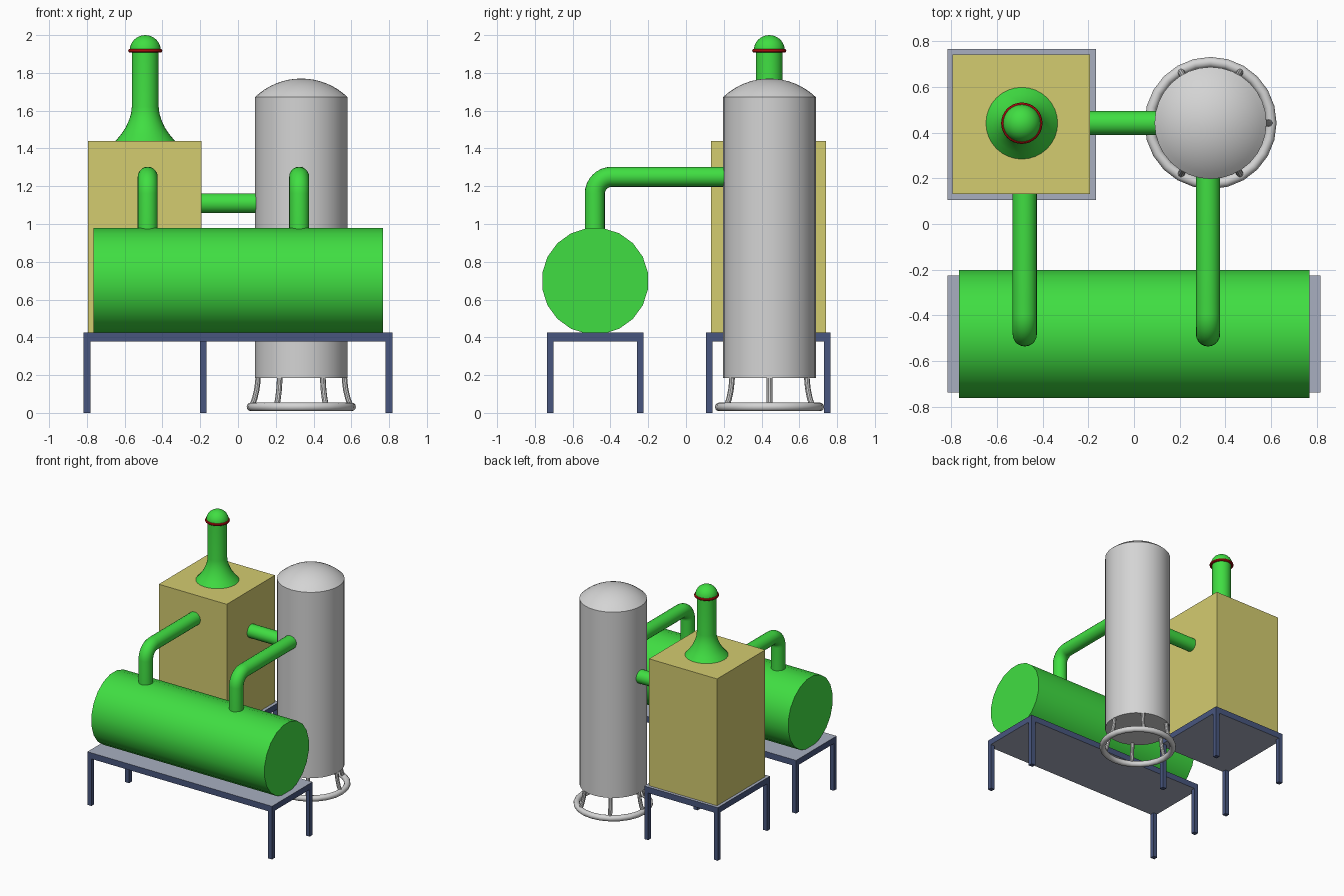
import bpy, bmesh, math
from mathutils import Vector, Matrix

if "Cube" in bpy.data.objects:
    bpy.data.objects.remove(bpy.data.objects["Cube"])


def srgb(r, g, b):
    return tuple(((c / 255 + 0.055) / 1.055) ** 2.4 for c in (r, g, b)) + (1.0,)


def material(name, rgb):
    m = bpy.data.materials.new(name)
    m.diffuse_color = srgb(*rgb)
    m.use_nodes = True
    m.node_tree.nodes["Principled BSDF"].inputs["Base Color"].default_value = m.diffuse_color
    return m


GREEN = material("green", (64, 222, 66))
YELLOW = material("ochre_yellow", (212, 204, 112))
GREY = material("light_grey", (212, 212, 212))
PLATE = material("plate_grey", (168, 175, 192))
BLUE = material("dark_blue", (72, 86, 126))
RED = material("red", (205, 18, 18))


def finish(name, bm, mats, smooth=False):
    bmesh.ops.recalc_face_normals(bm, faces=bm.faces)
    me = bpy.data.meshes.new(name)
    bm.to_mesh(me)
    bm.free()
    for m in mats:
        me.materials.append(m)
    ob = bpy.data.objects.new(name, me)
    bpy.context.collection.objects.link(ob)
    if smooth:
        bpy.ops.object.select_all(action='DESELECT')
        ob.select_set(True)
        bpy.context.view_layer.objects.active = ob
        bpy.ops.object.shade_smooth_by_angle(angle=math.radians(35))
    return ob


def add_box(bm, lo, hi):
    lo, hi = Vector(lo), Vector(hi)
    mat = Matrix.Translation((lo + hi) / 2) @ Matrix.Diagonal((*(hi - lo), 1))
    return bmesh.ops.create_cube(bm, size=1, matrix=mat)


def lathe(name, profile, x, y, mat, steps, closed=False):
    """Turn an (r, z) profile about the vertical axis at x, y."""
    bm = bmesh.new()
    vs = [bm.verts.new((x + r, y, z)) for r, z in profile]
    es = [bm.edges.new(p) for p in zip(vs, vs[1:])]
    if closed:
        es.append(bm.edges.new((vs[-1], vs[0])))
    bmesh.ops.spin(bm, geom=vs + es, cent=(x, y, 0), axis=(0, 0, 1),
                   angle=math.tau, steps=steps)
    bmesh.ops.remove_doubles(bm, verts=bm.verts, dist=1e-4)
    return finish(name, bm, [mat], True)


def tube(name, pts, r, mat, sides=20):
    """Sweep a circle along a planar path, with capped ends."""
    pts = [Vector(p) for p in pts]
    dirs = [(b - a).normalized() for a, b in zip(pts, pts[1:])]
    axis = dirs[0].cross(dirs[-1])
    if axis.length < 1e-4:
        axis = dirs[0].orthogonal()
    axis.normalize()
    bm = bmesh.new()
    rings = []
    for i, p in enumerate(pts):
        d = (dirs[max(i - 1, 0)] + dirs[min(i, len(dirs) - 1)]).normalized()
        side = axis.cross(d)
        rings.append([bm.verts.new(p + r * (axis * math.cos(a) + side * math.sin(a)))
                      for a in (math.tau * k / sides for k in range(sides))])
    for a, b in zip(rings, rings[1:]):
        for k in range(sides):
            n = (k + 1) % sides
            bm.faces.new((a[k], a[n], b[n], b[k]))
    bm.faces.new(rings[0])
    bm.faces.new(rings[-1])
    return finish(name, bm, [mat], True)


def table(name, x0, x1, y0, y1):
    """Blue-edged top with grey plate, and four square legs."""
    bm = bmesh.new()
    add_box(bm, (x0, y0, 0.377), (x1, y1, 0.425))
    for f in bm.faces:
        f.normal_update()
        f.material_index = 1 if abs(f.normal.z) > 0.5 else 0
    finish(name + "_top", bm, [BLUE, PLATE])
    bm = bmesh.new()
    w = 0.035
    for x in (x0, x1 - w):
        for y in (y0, y1 - w):
            add_box(bm, (x, y, 0), (x + w, y + w, 0.38))
    finish(name + "_legs", bm, [BLUE])


# Tables
table("front_table", -0.817, 0.817, -0.737, -0.225)
table("back_table", -0.817, -0.166, 0.105, 0.765)

# Horizontal tank
tube("horizontal_tank", [(-0.765, -0.481, 0.698), (0.768, -0.481, 0.698)],
     0.283, GREEN)

# Furnace box
bm = bmesh.new()
add_box(bm, (-0.794, 0.132, 0.425), (-0.192, 0.741, 1.44))
finish("furnace_box", bm, [YELLOW])

# Chimney with flared foot, domed cap and red ring
CX, CY = -0.491, 0.441
lathe("chimney", [(0, 1.44), (0.157, 1.44), (0.128, 1.475), (0.104, 1.51),
                  (0.086, 1.55), (0.075, 1.585), (0.071, 1.62), (0.071, 1.92)],
      CX, CY, GREEN, 32)
dome = [(0.082 * math.cos(a), 1.92 + 0.08 * math.sin(a))
        for a in (math.pi / 2 * k / 8 for k in range(9))]
lathe("chimney_cap", [(0, 1.92)] + dome, CX, CY, GREEN, 32)


def circle(major, minor, z, n):
    return [(major + minor * math.cos(math.tau * k / n),
             z + minor * math.sin(math.tau * k / n)) for k in range(n)]


lathe("chimney_ring", circle(0.08, 0.0105, 1.917, 10), CX, CY, RED, 32, True)

# Vertical tank with shallow domed lid
TX, TY = 0.335, 0.442
R = (0.245 ** 2 + 0.098 ** 2) / (2 * 0.098)
A = math.asin(0.245 / R)
cap = [(R * math.sin(A * k / 8), 1.77 - R + R * math.cos(A * k / 8))
       for k in range(8, -1, -1)]
lathe("vertical_tank", [(0, 0.185), (0.245, 0.185)] + cap, TX, TY, GREY, 32)

# Foot ring and its curved struts
lathe("foot_ring", circle(0.266, 0.023, 0.032, 12), TX, TY, GREY, 24, True)
for k in range(6):
    c, s = math.cos(k * math.tau / 6), math.sin(k * math.tau / 6)
    path = [(0.228, 0.2), (0.23, 0.165), (0.236, 0.12), (0.247, 0.075), (0.262, 0.035)]
    tube(f"foot_strut_{k + 1}", [(TX + r * c, TY + r * s, z) for r, z in path],
         0.015, GREY, 10)

# Bent pipes from the horizontal tank
B = 0.09
for name, x in (("left_pipe", -0.478), ("right_pipe", 0.324)):
    bend = [(x, -0.483 + B - B * math.cos(a), 1.25 - B + B * math.sin(a))
            for a in (math.pi / 2 * k / 8 for k in range(9))]
    tube(name, [(x, -0.483, 0.93)] + bend + [(x, 0.205, 1.25)], 0.053, GREEN)

# Straight pipe between the furnace and the vertical tank
tube("cross_pipe", [(-0.21, 0.442, 1.11), (0.105, 0.442, 1.11)], 0.053, GREEN)
